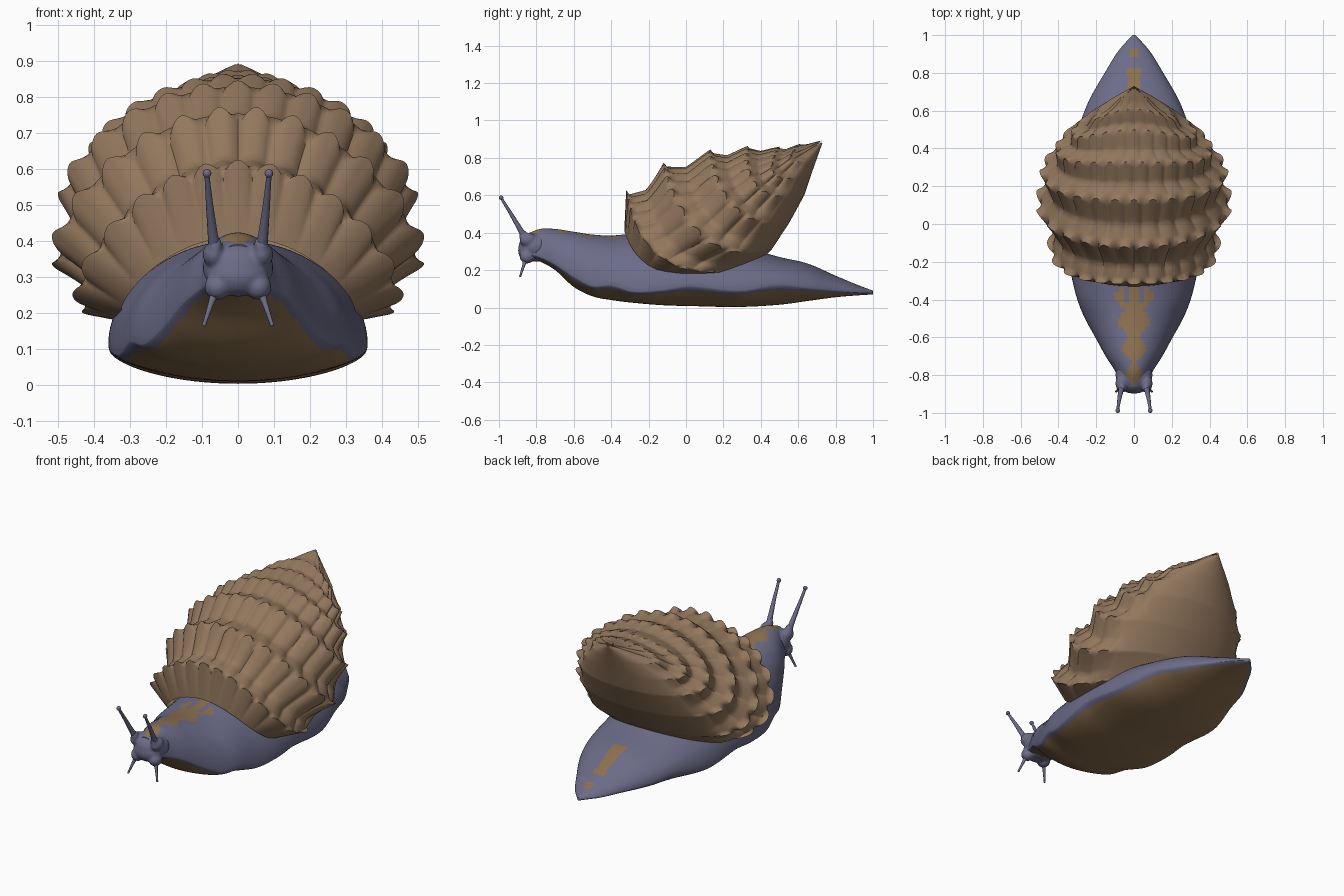
import bpy
import bmesh
import math
from mathutils import Matrix, Vector

cube = bpy.data.objects.get("Cube")
if cube:
    bpy.data.objects.remove(cube, do_unlink=True)


def make_material(name, rgb):
    mat = bpy.data.materials.new(name)
    mat.use_nodes = True
    mat.diffuse_color = (*rgb, 1)
    bsdf = next(n for n in mat.node_tree.nodes if n.type == 'BSDF_PRINCIPLED')
    bsdf.inputs["Base Color"].default_value = (*rgb, 1)
    return mat


skin = make_material("slate_blue_skin", (0.15, 0.15, 0.25))
ochre = make_material("ochre_marking", (0.27, 0.165, 0.08))
horn = make_material("brown_shell", (0.29, 0.185, 0.11))


def finish(name, bm, mats, angle):
    """Turn a bmesh into a smoothly shaded object."""
    mesh = bpy.data.meshes.new(name)
    bm.to_mesh(mesh)
    bm.free()
    for m in mats:
        mesh.materials.append(m)
    obj = bpy.data.objects.new(name, mesh)
    bpy.context.collection.objects.link(obj)
    bpy.ops.object.select_all(action='DESELECT')
    obj.select_set(True)
    bpy.context.view_layer.objects.active = obj
    bpy.ops.object.shade_smooth_by_angle(angle=math.radians(angle))
    return obj


def grid_object(name, rows, mats, angle, caps=True, rule=None):
    """Skin a list of closed rings."""
    bm = bmesh.new()
    rings = [[bm.verts.new(p) for p in row] for row in rows]
    n = len(rings[0])
    for a, b in zip(rings, rings[1:]):
        for i in range(n):
            j = (i + 1) % n
            bm.faces.new((a[i], a[j], b[j], b[i]))
    if caps:
        bm.faces.new(rings[0])
        bm.faces.new(rings[-1])
    bmesh.ops.recalc_face_normals(bm, faces=bm.faces)
    if rule:
        for f in bm.faces:
            f.material_index = rule(f)
    return finish(name, bm, mats, angle)


def sample(table, y):
    """Smooth interpolation of a table keyed by its first column."""
    k = 0
    while k < len(table) - 2 and y > table[k + 1][0]:
        k += 1
    p, q = table[k], table[k + 1]
    o, r = table[max(k - 1, 0)], table[min(k + 2, len(table) - 1)]
    h = q[0] - p[0]
    t = (y - p[0]) / h
    out = []
    for c in range(1, len(p)):
        m0 = (q[c] - o[c]) / (q[0] - o[0]) * h
        m1 = (r[c] - p[c]) / (r[0] - p[0]) * h
        d = q[c] - p[c]
        out.append(p[c] + t * (m0 + t * (3 * d - 2 * m0 - m1 + t * (m0 + m1 - 2 * d))))
    return out


# Body: y, half width, rim height, top height, sole height
BODY = [
    (-.86, .07, .29, .39, .265), (-.78, .1, .27, .42, .245), (-.7, .15, .23, .42, .2),
    (-.6, .205, .165, .405, .11), (-.5, .26, .115, .39, .06), (-.4, .3, .12, .385, .04),
    (-.28, .33, .085, .395, .025), (-.12, .355, .095, .4, .012), (.02, .36, .115, .38, .008),
    (.28, .35, .09, .33, .003), (.5, .295, .12, .27, .015), (.65, .24, .105, .235, .035),
    (.8, .155, .09, .17, .055), (.92, .08, .08, .12, .065), (1, .008, .078, .09, .07)]
LENGTHS, AROUND = 160, 72

body_rows = []
for i in range(LENGTHS + 1):
    y = -.86 + 1.86 * i / LENGTHS
    w, rim, top, sole = sample(BODY, y)
    ring = []
    for j in range(AROUND):
        a = math.pi * (2 * j / AROUND - .5)
        s, c = math.sin(a), math.cos(a)
        z = rim + (top - rim) * c if c >= 0 else rim - (rim - sole) * abs(c) ** 1.3
        ring.append((w * s, y, z))
    body_rows.append(ring)


def body_colour(face):
    c = face.calc_center_median()
    w, rim, top, sole = sample(BODY, c.y)
    x = abs(c.x)
    if c.z < rim and face.normal.z < 0:          # sole inside a blue rim
        return int(x < w - .02)
    if c.z < (rim + top) / 2:
        return 0
    if c.y < -.3:                                # ragged stripe along the neck
        half = .022 + .06 * min(max((c.y + .82) / .4, 0), 1) + .02 * math.sin(c.y * 45)
        return int(x < half and not (c.y > -.42 and .035 < x < .055))
    return int(x < .035 and .6 < c.y < .83 or x < .022 and .88 < c.y < .93)


grid_object("body", body_rows, [skin, ochre], 60, rule=body_colour)


# Shell: each ring has top (y, z), side (y, z), bottom (y, z) and half width
RINGS = [
    (-.33, .41, -.15, .2, .2, .19, .325), (-.32, .625, -.1, .25, .38, .21, .46),
    (-.12, .775, .12, .37, .47, .31, .525), (.13, .845, .28, .53, .56, .45, .5),
    (.33, .865, .4, .64, .64, .6, .42), (.5, .86, .48, .71, .675, .71, .335),
    (.61, .875, .565, .785, .705, .8, .215), (.73, .893, .725, .885, .73, .88, .005)]
SCALES = [24, 24, 24, 24, 22, 18, 14]
STEPS = (0, .08, .16, .25, .35, .45, .55, .65, .75, .85, .93, 1)
COLUMNS = 320


def shell_point(r, a, scale):
    r = min(max(r, 0), len(RINGS) - 1.0001)
    k = int(r)
    ty, tz, sy, sz, by, bz, w = [
        p + (q - p) * (r - k) for p, q in zip(RINGS[k], RINGS[k + 1])]
    c = math.cos(a)
    dy = (ty - by) / 2 * c + ((ty + by) / 2 - sy) * c * c
    dz = (tz - bz) / 2 * c + ((tz + bz) / 2 - sz) * c * c
    return (w * math.sin(a) * scale, sy + dy * scale, sz + dz * scale)


shell_rows = []
for tier, count in enumerate(SCALES):
    for v in STEPS:
        row = []
        for j in range(COLUMNS):
            a = 2 * math.pi * j / COLUMNS
            # scales grow wider towards the flanks
            f = (a + .15 * math.sin(2 * a)) / math.tau * count + .5 * ((tier + 1) % 2)
            e = abs(2 * (f % 1) - 1)             # 0 on a scale's ridge, 1 in a groove
            fade = min(max((math.cos(a) + .75) / .55, 0), 1)
            fade *= fade * (3 - 2 * fade)
            if tier == 0:                        # first tier flares from the lip
                inset = .06 * e ** 2.5 * v
                r = v * (1 - .1 * fade * e ** 1.4)
            else:                                # dip behind the last rim, then rise
                dip = .06 + .2 * v if v < .35 else .13 * (1 - ((v - .35) / .65) ** 1.2)
                inset = dip + .08 * e ** 2 * (.2 + .8 * v)
                r = tier + .03 + v * (.97 - .17 * fade * e ** 1.4)
            row.append(shell_point(r, a, 1 - fade * inset - .03 * (1 - fade) * min(tier + v, 1)))
        shell_rows.append(row)
grid_object("scaled_shell", shell_rows, [horn], 60, caps=False)


# Head: overlapping balls melted into one smooth form
LUMPS = [((0, -.8, .325), (.098, .095, .08)), ((0, -.84, .305), (.085, .058, .06))]
for sx in (1, -1):
    LUMPS += [((.066 * sx, -.845, .362), (.032, .045, .037)),
              ((.057 * sx, -.85, .272), (.036, .04, .037)),
              ((.064 * sx, -.87, .385), (.02, .022, .03))]
bm = bmesh.new()
for centre, radii in LUMPS:
    bmesh.ops.create_uvsphere(
        bm, u_segments=32, v_segments=20, radius=1,
        matrix=Matrix.Translation(centre) @ Matrix.Diagonal((*radii, 1)))
head = finish("head", bm, [skin], 60)
melt = head.modifiers.new("melt", 'REMESH')
melt.mode = 'VOXEL'
melt.voxel_size = .006
melt.use_smooth_shade = True
relax = head.modifiers.new("relax", 'SMOOTH')
relax.factor = .5
relax.iterations = 8


def feeler(name, path, radii):
    """A tapering round tube through the points of a path."""
    pts = [Vector(p) for p in path]
    rows = []
    for i, p in enumerate(pts):
        d = (pts[min(i + 1, len(pts) - 1)] - pts[max(i - 1, 0)]).normalized()
        u = d.cross(Vector((1, 0, 0))).normalized()
        v = d.cross(u)
        rows.append([p + radii[i] * (u * math.cos(t) + v * math.sin(t))
                     for t in (math.tau * k / 12 for k in range(12))])
    grid_object(name, rows, [skin], 60)


def knob(name, centre, radius):
    bm = bmesh.new()
    bmesh.ops.create_uvsphere(bm, u_segments=16, v_segments=10, radius=radius,
                              matrix=Matrix.Translation(centre))
    finish(name, bm, [skin], 60)


# Eye stalks and lower feelers
for side, sx in (("left", 1), ("right", -1)):
    feeler(side + "_eye_stalk",
           [(.062 * sx, -.855, .36), (.07 * sx, -.885, .415),
            (.079 * sx, -.935, .5), (.086 * sx, -.985, .58)],
           [.02, .014, .01, .007])
    knob(side + "_eye", (.086 * sx, -.988, .587), .012)
    feeler(side + "_lower_feeler",
           [(.06 * sx, -.855, .27), (.075 * sx, -.868, .225), (.094 * sx, -.886, .168)],
           [.014, .008, .005])
    knob(side + "_feeler_tip", (.094 * sx, -.886, .168), .006)
